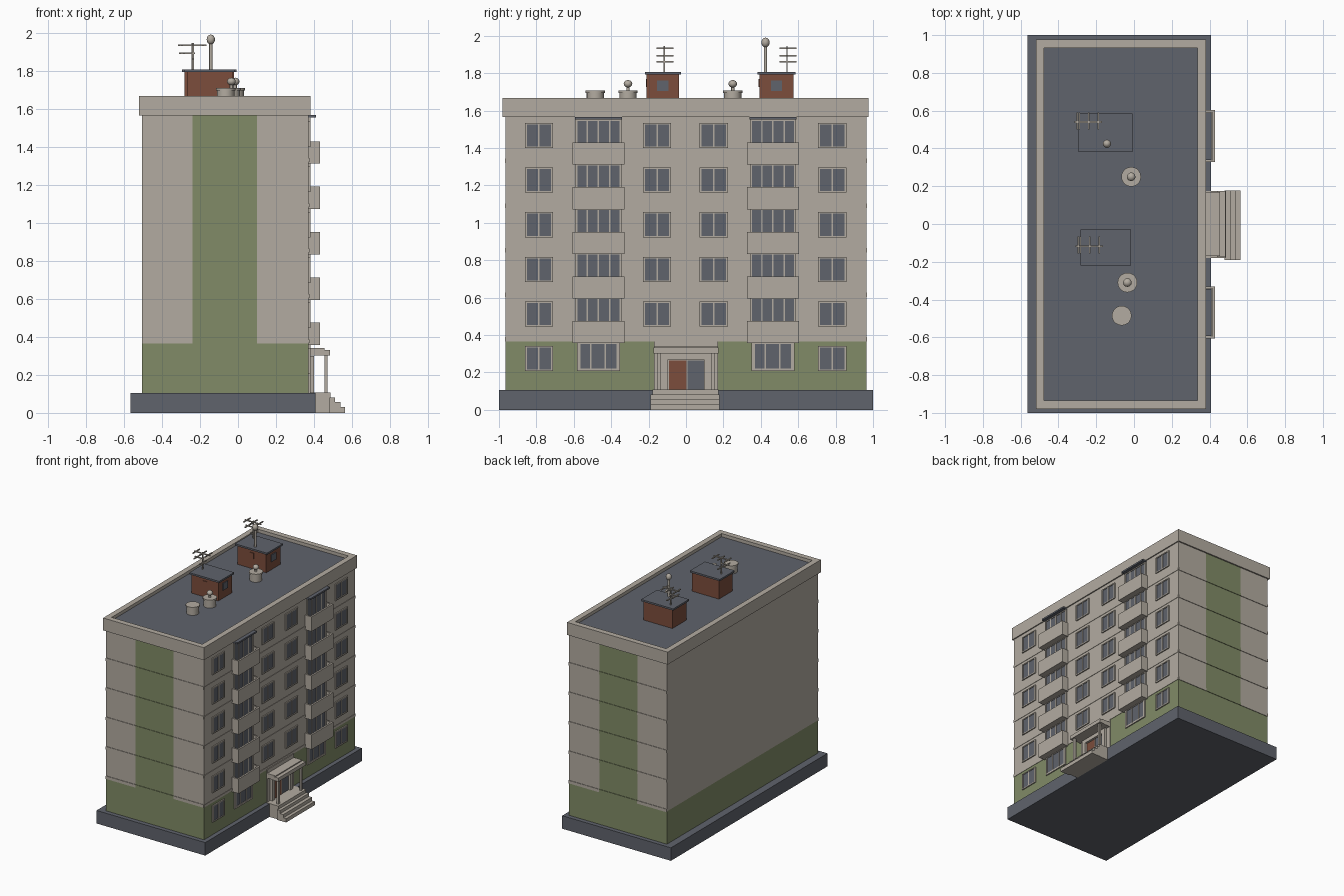
import bpy, bmesh
from mathutils import Vector, Matrix

if "Cube" in bpy.data.objects:
    bpy.data.objects.remove(bpy.data.objects["Cube"])


def material(name, rgb):
    m = bpy.data.materials.new(name)
    m.diffuse_color = (*rgb, 1)
    m.use_nodes = True
    m.node_tree.nodes["Principled BSDF"].inputs["Base Color"].default_value = m.diffuse_color
    return m


MATS = [material("beige plaster", (0.45, 0.41, 0.355)),
        material("moss green", (0.22, 0.26, 0.135)),
        material("slate grey", (0.115, 0.125, 0.15)),
        material("red brown", (0.20, 0.075, 0.045))]
BEIGE, GREEN, SLATE, BROWN = range(4)


def finish(name, bm):
    me = bpy.data.meshes.new(name)
    bm.to_mesh(me)
    bm.free()
    for m in MATS:
        me.materials.append(m)
    ob = bpy.data.objects.new(name, me)
    bpy.context.collection.objects.link(ob)
    return ob


def add_box(bm, x0, x1, y0, y1, z0, z1, mat=BEIGE):
    size = Vector((x1 - x0, y1 - y0, z1 - z0))
    mid = Vector((x0 + x1, y0 + y1, z0 + z1)) / 2
    vs = bmesh.ops.create_cube(bm, size=1, matrix=Matrix.Translation(mid) @ Matrix.Diagonal((*size, 1)))["verts"]
    for f in {f for v in vs for f in v.link_faces}:
        f.material_index = mat


def boxes(name, items):
    bm = bmesh.new()
    for it in items:
        add_box(bm, *it)
    return finish(name, bm)


def add_cyl(bm, x, y, z0, z1, r, sides=20, mat=BEIGE):
    vs = bmesh.ops.create_cone(bm, cap_ends=True, segments=sides, radius1=r, radius2=r, depth=z1 - z0,
                               matrix=Matrix.Translation((x, y, (z0 + z1) / 2)))["verts"]
    for f in {f for v in vs for f in v.link_faces}:
        f.material_index = mat
        f.smooth = len(f.verts) == 4
    for e in {e for v in vs for e in v.link_edges}:
        if any(len(f.verts) > 4 for f in e.link_faces):
            e.smooth = False


def add_ball(bm, x, y, z, r, h):
    vs = bmesh.ops.create_uvsphere(bm, u_segments=12, v_segments=8, radius=1, matrix=Matrix.Translation(
        (x, y, z)) @ Matrix.Diagonal((r, r, h, 1)))["verts"]
    for f in {f for v in vs for f in v.link_faces}:
        f.smooth = True


WALL, XB, YE = 0.372, -0.505, 0.965      # front wall x, back wall x, end wall |y|
S0, S1, BAND = -0.24, 0.10, 0.37         # green stripe limits, green band height
ROOF, STEP = 1.64, 0.2385
rows = [0.273 + STEP * k for k in range(6)]

# Plinth
boxes("plinth", [(-0.565, 0.407, -1, 1, 0, 0.105, SLATE)])

# Main block, cut so the green band and end stripes are own faces
bm = bmesh.new()
add_box(bm, XB, WALL, -YE, YE, 0.10, 1.58)
for co, no in (((0, 0, BAND), (0, 0, 1)), ((S0, 0, 0), (1, 0, 0)), ((S1, 0, 0), (1, 0, 0))):
    bmesh.ops.bisect_plane(bm, geom=bm.verts[:] + bm.edges[:] + bm.faces[:], plane_co=co, plane_no=no)
bm.normal_update()
for f in bm.faces:
    c = f.calc_center_median()
    if c.z < BAND or (abs(f.normal.y) > 0.5 and S0 < c.x < S1):
        f.material_index = GREEN
finish("main_walls", bm)

# Parapet with sunken roof deck
bm = bmesh.new()
add_box(bm, -0.52, 0.381, -0.98, 0.976, 1.565, 1.666)
bm.normal_update()
top = [f for f in bm.faces if f.normal.z > 0.5]
bmesh.ops.inset_region(bm, faces=top, thickness=0.063, depth=0)
deck = bmesh.ops.extrude_face_region(bm, geom=top)["geom"]
bmesh.ops.delete(bm, geom=top, context='FACES_ONLY')
bmesh.ops.translate(bm, verts=[v for v in deck if isinstance(v, bmesh.types.BMVert)], vec=(0, 0, ROOF - 1.666))
for f in deck:
    if isinstance(f, bmesh.types.BMFace):
        f.material_index = SLATE
finish("parapet_and_roof", bm)

# Thin panel ledges at every floor
items = []
for k in range(1, 6):
    z = rows[k] - 0.135
    for s in (-1, 1):
        y0, y1 = sorted((s * YE, s * (YE + 0.004)))
        for x0, x1, m in ((XB, S0, BEIGE), (S0, S1, GREEN), (S1, WALL, BEIGE)):
            items.append((x0, x1, y0, y1, z - 0.012, z + 0.012, m))
    items.append((WALL, WALL + 0.003, -YE, YE, z - 0.01, z + 0.01, BEIGE))
boxes("floor_ledges", items)


# Windows: slate pane with a raised frame and mullions
def window(y0, y1, z0, z1, mullions, t=0.008):
    a, b = WALL - 0.01, WALL + 0.009
    out = [(a, WALL + 0.004, y0, y1, z0, z1, SLATE),
           (a, b, y0 - t, y0 + 0.003, z0 - t, z1 + t), (a, b, y1 - 0.003, y1 + t, z0 - t, z1 + t),
           (a, b, y0, y1, z0 - t, z0), (a, b, y0, y1, z1, z1 + t)]
    for m in mullions:
        y = y0 + (y1 - y0) * m
        out.append((a, b - 0.001, y - 0.004, y + 0.004, z0, z1))
    return out


items = []
for k, z in enumerate(rows):
    for y in (-0.786, -0.155, 0.148, 0.782):
        if k == 0 and abs(y) < 0.5:
            continue
        items += window(y - 0.068, y + 0.068, z - 0.058, z + 0.06, (0.5,))
boxes("small_windows", items)

items, balc = [], []
for yc in (-0.468, 0.465):
    items += window(yc - 0.10, yc + 0.10, 0.222, 0.352, (0.3, 0.68), 0.014)
    for z in rows[1:]:
        items += window(yc - 0.115, yc + 0.115, z - 0.14, z + 0.08, (0.24, 0.5, 0.76))
        # open balcony trough: floor, front and two sides
        y0, y1, b, t, xo = yc - 0.138, yc + 0.138, z - 0.155, z - 0.037, 0.43
        balc += [(WALL, xo, y0, y1, b, b + 0.015), (xo - 0.014, xo, y0, y1, b, t),
                 (WALL, xo, y0, y0 + 0.012, b, t), (WALL, xo, y1 - 0.012, y1, b, t)]
    balc.append((WALL, 0.41, yc - 0.125, yc + 0.125, 1.553, 1.566, SLATE))
boxes("balcony_windows", items)
boxes("balconies", balc)

# Entrance: surround, door, side glass, canopy, posts and steps
boxes("entrance_surround", [(WALL - 0.01, 0.381, -0.17, 0.17, 0.10, BAND)]
      + [(0.38, 0.40, s * 0.115 - 0.018, s * 0.115 + 0.018, 0.10, 0.30) for s in (-1, 1)]
      + [(0.38, 0.40, -0.133, 0.133, 0.27, 0.30)])
boxes("entrance_door", [(0.38, 0.388, -0.09, 0.005, 0.10, 0.265, BROWN),
                        (0.38, 0.386, 0.005, 0.095, 0.10, 0.265, SLATE),
                        (0.38, 0.389, 0.002, 0.008, 0.10, 0.265)])
boxes("canopy", [(WALL, 0.455, -0.17, 0.17, 0.302, 0.34), (0.44, 0.484, -0.175, 0.175, 0.302, 0.332)])
boxes("canopy_posts", [(0.455, 0.47, s * 0.145 - 0.01, s * 0.145 + 0.01, 0.09, 0.31) for s in (-1, 1)])
boxes("entrance_steps", [(0.38, 0.487, -0.18, 0.175, 0, 0.108)]
      + [(0.48, x, -0.19, 0.178, 0, z) for x, z in ((0.51, 0.082), (0.538, 0.057), (0.563, 0.03))])

# Brick roof huts with slate lids and small openings
for n, (x0, x1, y0, y1) in enumerate(((-0.282, -0.015, -0.22, -0.028), (-0.295, -0.008, 0.382, 0.585))):
    ym, xm = (y0 + y1) / 2, (x0 + x1) / 2
    items = [(x0 + 0.014, x1 - 0.014, y0 + 0.01, y1 - 0.01, ROOF - 0.01, 1.795, BROWN),
             (x0, x1, y0, y1, 1.792, 1.806, SLATE),
             (x1 - 0.02, x1 - 0.008, ym - 0.03, ym + 0.03, 1.705, 1.762, SLATE),
             (xm - 0.02, xm + 0.02, y0 + 0.005, y0 + 0.02, 1.725, 1.77, BROWN)]
    boxes("roof_hut_%d" % (n + 1), items)

# Round roof vents, two with a post and cap
for n, (x, y, capped) in enumerate(((-0.015, 0.25, 1), (-0.035, -0.31, 1), (-0.065, -0.485, 0))):
    bm = bmesh.new()
    add_cyl(bm, x, y, ROOF - 0.01, 1.695, 0.046)
    add_cyl(bm, x, y, 1.695, 1.708, 0.052)
    if capped:
        add_cyl(bm, x, y, 1.70, 1.73, 0.009, 8)
        add_ball(bm, x, y, 1.743, 0.023, 0.02)
    finish("roof_vent_%d" % (n + 1), bm)

# Aerials with cross bars, and the ball-topped mast
for n, (x, y) in enumerate(((-0.235, -0.117), (-0.24, 0.54))):
    r = 0.004
    items = [(x - r, x + r, y - r, y + r, 1.80, 1.945),
             (x - 0.075, x + 0.07, y - r, y + r, 1.93, 1.938),
             (x - 0.07, x + 0.01, y - r, y + r, 1.888, 1.896)]
    for dx, z in ((-0.06, 1.934), (0, 1.934), (0.05, 1.934), (-0.05, 1.892), (0, 1.86)):
        items.append((x + dx - r, x + dx + r, y - 0.04, y + 0.05, z - r, z + r))
    boxes("aerial_%d" % (n + 1), items)
bm = bmesh.new()
add_cyl(bm, -0.143, 0.425, 1.80, 1.95, 0.009, 8)
add_ball(bm, -0.143, 0.425, 1.964, 0.022, 0.026)
finish("ball_mast", bm)
